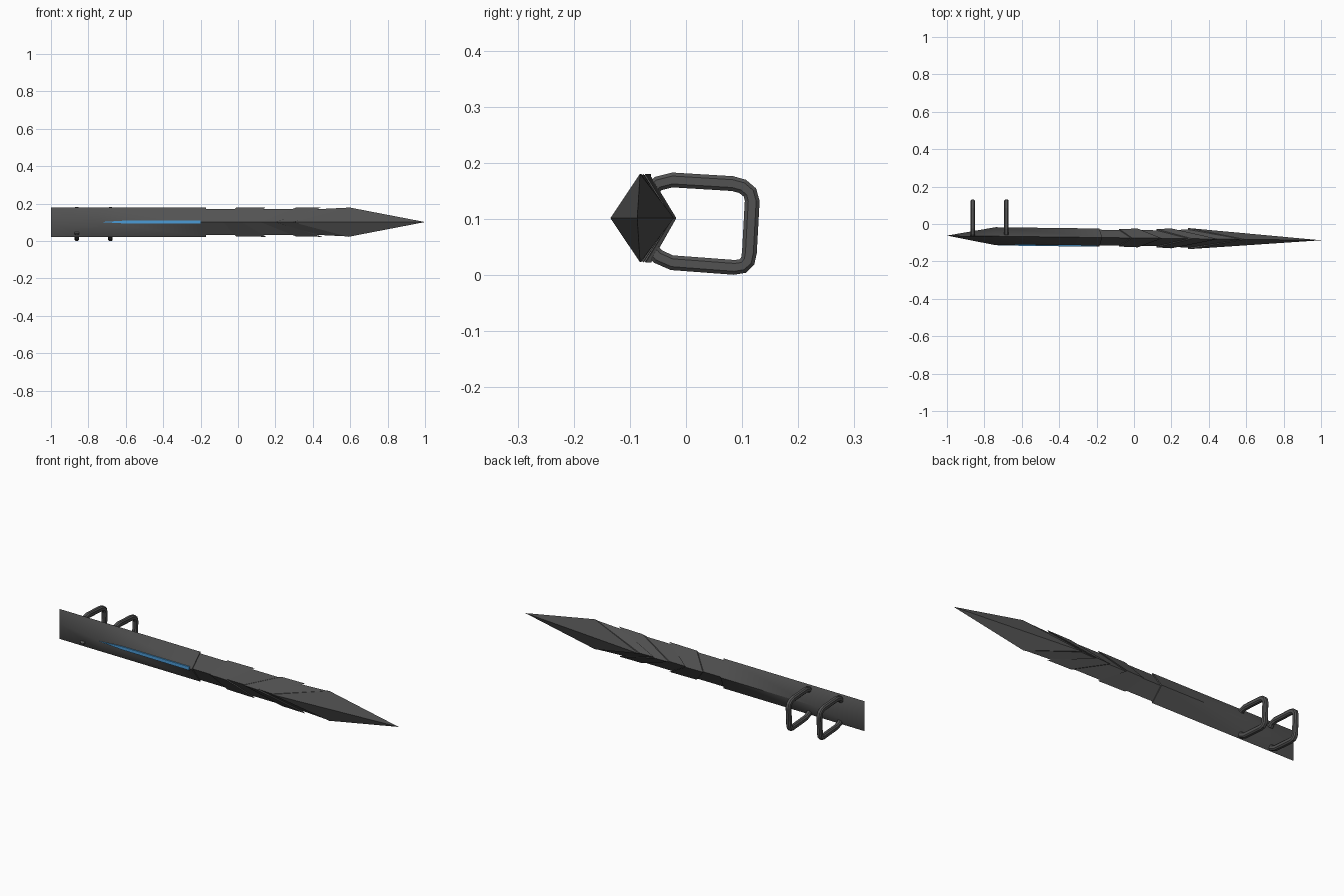
import bpy, bmesh
from mathutils import Vector

if "Cube" in bpy.data.objects:
    bpy.data.objects.remove(bpy.data.objects["Cube"])

ZC = 0.1015  # height of the blade axis


def material(name, rgb):
    m = bpy.data.materials.new(name)
    m.diffuse_color = (*rgb, 1)
    m.use_nodes = True
    m.node_tree.nodes["Principled BSDF"].inputs["Base Color"].default_value = m.diffuse_color
    return m


DARK = material("dark_metal", (0.085, 0.085, 0.085))
BLUE = material("blue_glow", (0.07, 0.33, 0.68))


def cy(x):
    # the blade axis leans slightly toward the front as it nears the tip
    return -0.0745 - 0.0125 * x


def add_mesh(name, bm, mat=DARK):
    bmesh.ops.remove_doubles(bm, verts=bm.verts, dist=1e-5)
    bmesh.ops.dissolve_degenerate(bm, dist=1e-5, edges=bm.edges)
    bmesh.ops.recalc_face_normals(bm, faces=bm.faces)
    me = bpy.data.meshes.new(name)
    bm.to_mesh(me)
    bm.free()
    me.materials.append(mat)
    ob = bpy.data.objects.new(name, me)
    bpy.context.collection.objects.link(ob)
    return ob


def bridge(bm, a, b):
    n = len(a)
    for i in range(n):
        j = (i + 1) % n
        bm.faces.new((a[i], a[j], b[j], b[i]))


def diamond(name, stations):
    """Loft diamond sections: (edge x, half height, ridge x, half depth)."""
    bm = bmesh.new()
    rings = []
    for xe, hz, xr, hy in stations:
        pts = [(xe, cy(xe), ZC + hz), (xr, cy(xr) - hy, ZC),
               (xe, cy(xe), ZC - hz), (xr, cy(xr) + hy, ZC)]
        rings.append([bm.verts.new(p) for p in pts])
    for a, b in zip(rings, rings[1:]):
        bridge(bm, a, b)
    # chevron-shaped ends, folded along the front-to-back line
    for r in (rings[0], rings[-1]):
        bm.faces.new((r[0], r[1], r[3]))
        bm.faces.new((r[2], r[3], r[1]))
    return add_mesh(name, bm)


# Rear sheath with a vertical chisel end
body = diamond("rear_body", [(-1.0, 0.079, -1.0, 0.0), (-0.74, 0.079, -0.74, 0.048),
                             (-0.17, 0.079, -0.185, 0.048)])
# Slimmer core running under the chevrons
diamond("blade_core", [(-0.2, 0.070, -0.2, 0.0415), (0.45, 0.070, 0.15, 0.0425),
                       (0.59, 0.077, 0.3, 0.049)])
# Raised chevron bands, thicker at their forward lip
diamond("chevron_band_1", [(-0.01, 0.077, -0.08, 0.047), (0.15, 0.079, 0.02, 0.05)])
diamond("chevron_band_2", [(0.31, 0.077, 0.12, 0.049), (0.45, 0.079, 0.20, 0.053)])
# Pointed tip
diamond("blade_tip", [(0.59, 0.079, 0.29, 0.0565), (1.0, 0.0, 1.0, 0.0)])

# Blue light strip set flat along the front ridge
bm = bmesh.new()
rows = []
for x, h in [(-0.73, 0.0005), (-0.6, 0.008), (-0.2, 0.009)]:
    y = cy(x) - 0.048 - 0.0015
    rows.append([bm.verts.new(p) for p in
                 [(x, y, ZC + h), (x, y, ZC - h),
                  (x, y + 0.015, ZC - h), (x, y + 0.015, ZC + h)]])
for a, b in zip(rows, rows[1:]):
    bridge(bm, a, b)
bm.faces.new(rows[0])
bm.faces.new(rows[-1])
add_mesh("light_strip", bm, BLUE)

# Two rounded loops on the back: chamfered square bar along (y, z) centre lines
LOOP = [(-0.064, 0.148), (-0.050, 0.163), (-0.024, 0.1695), (0.083, 0.163),
        (0.101, 0.158), (0.114, 0.147), (0.118, 0.132), (0.113, 0.040),
        (0.110, 0.025), (0.101, 0.016), (0.086, 0.0137), (-0.025, 0.022),
        (-0.050, 0.033), (-0.064, 0.048)]
W, C = 0.0132, 0.007
SECTION = [(W, C), (C, W), (-C, W), (-W, C), (-W, -C), (-C, -W), (C, -W), (W, -C)]
path = [Vector(p) for p in LOOP]
for n, x in enumerate((-0.862, -0.682), 1):
    bm = bmesh.new()
    rings = []
    for i, p in enumerate(path):
        d = (path[min(i + 1, len(path) - 1)] - path[max(i - 1, 0)]).normalized()
        side = Vector((-d.y, d.x))
        rings.append([bm.verts.new((x + v * 0.92, *(p + side * u))) for u, v in SECTION])
    for a, b in zip(rings, rings[1:]):
        bridge(bm, a, b)
    bm.faces.new(rings[0])
    bm.faces.new(rings[-1])
    add_mesh(f"loop_{n}", bm)

# Soft blend where the sheath narrows to its chisel end
bpy.context.view_layer.objects.active = body
body.select_set(True)
bpy.ops.object.shade_smooth_by_angle(angle=0.6)
